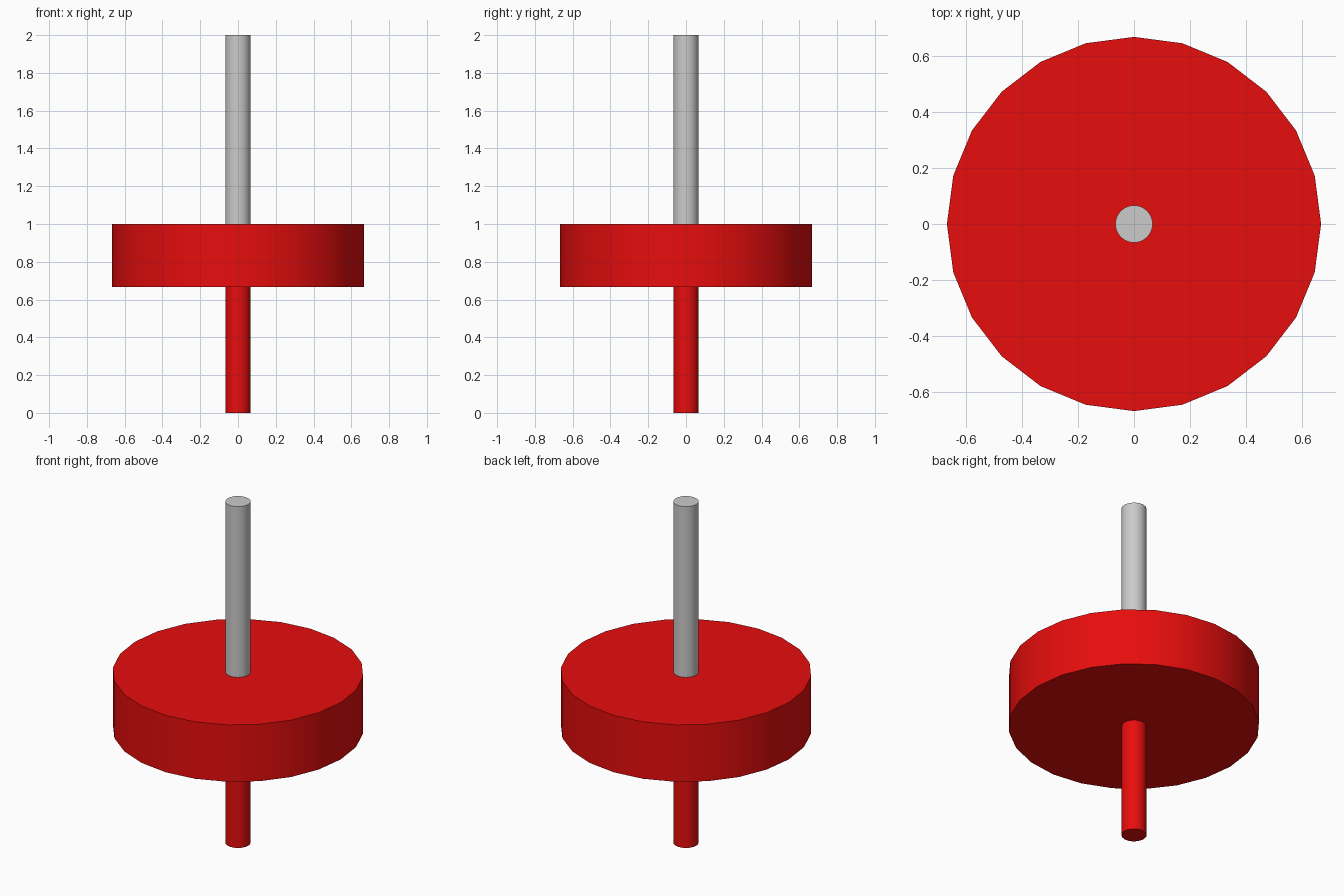
import bpy
import math

if "Cube" in bpy.data.objects:
    bpy.data.objects.remove(bpy.data.objects["Cube"])

red = bpy.data.materials.new("red")
red.diffuse_color = (0.8, 0.004, 0.004, 1)
red.use_nodes = True
red.node_tree.nodes["Principled BSDF"].inputs["Base Color"].default_value = red.diffuse_color


def cylinder(name, radius, z0, z1, material=None):
    bpy.ops.mesh.primitive_cylinder_add(
        vertices=24, radius=radius, depth=z1 - z0, location=(0, 0, (z0 + z1) / 2))
    obj = bpy.context.object
    obj.name = name
    if material:
        obj.data.materials.append(material)
    # round sides, crisp cap edges
    bpy.ops.object.shade_smooth_by_angle(angle=math.radians(30))
    return obj


R_ROD, R_DISC = 0.2 / 3, 2 / 3

# lower pin, wide disc and upper handle stacked on one axis
cylinder("lower_pin", R_ROD, 0, 2 / 3, red)
cylinder("disc", R_DISC, 2 / 3, 1, red)
cylinder("upper_rod", R_ROD, 1, 2)
